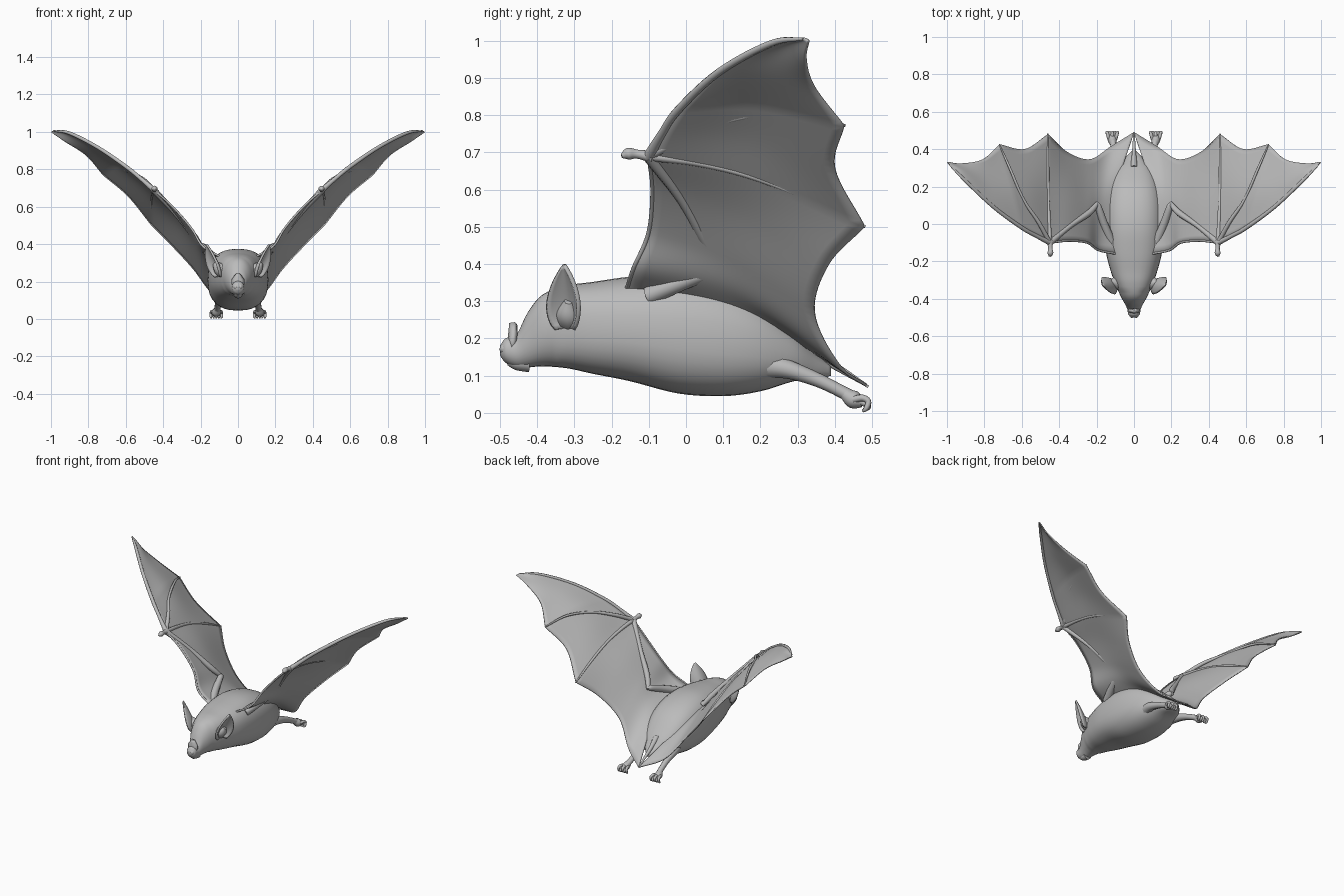
import bpy, bmesh, math
from mathutils import Vector as V

if "Cube" in bpy.data.objects:
    bpy.data.objects.remove(bpy.data.objects["Cube"])

GREY = (0.5, 0.5, 0.5, 1)
mat = bpy.data.materials.new("plain grey")
mat.use_nodes = True
mat.diffuse_color = GREY
mat.node_tree.nodes["Principled BSDF"].inputs["Base Color"].default_value = GREY


def spline(pts, n):
    """Smooth curve through points of any dimension, n steps per span."""
    pts = [V(p) for p in pts]
    pts = [2 * pts[0] - pts[1]] + pts + [2 * pts[-1] - pts[-2]]
    out = []
    for a, b, c, d in zip(pts, pts[1:], pts[2:], pts[3:]):
        for i in range(n):
            t = i / n
            out.append(0.5 * (2 * b + (c - a) * t + (2 * a - 5 * b + 4 * c - d) * t * t
                              + (3 * b - a - 3 * c + d) * t ** 3))
    return out + [pts[-2]]


def skin(name, rows, closed=False, thick=0):
    """Join rows of points into a smooth surface."""
    bm = bmesh.new()
    grid = [[bm.verts.new(p) for p in r] for r in rows]
    n = len(grid[0])
    for r, q in zip(grid, grid[1:]):
        for i in range(n if closed else n - 1):
            j = (i + 1) % n
            bm.faces.new((r[i], r[j], q[j], q[i]))
    if closed:
        bm.faces.new(grid[0])
        bm.faces.new(grid[-1])
    bmesh.ops.remove_doubles(bm, verts=bm.verts, dist=0.0002)
    bmesh.ops.recalc_face_normals(bm, faces=bm.faces)
    me = bpy.data.meshes.new(name)
    bm.to_mesh(me)
    bm.free()
    me.materials.append(mat)
    ob = bpy.data.objects.new(name, me)
    bpy.context.collection.objects.link(ob)
    if thick:
        mod = ob.modifiers.new("thickness", 'SOLIDIFY')
        mod.thickness = thick
        mod.offset = 0
    bpy.ops.object.select_all(action='DESELECT')
    ob.select_set(True)
    bpy.context.view_layer.objects.active = ob
    bpy.ops.object.shade_smooth_by_angle(angle=math.radians(60))
    return ob


def tube(name, pts, n=6, sides=10):
    """Round limb through (x, y, z, radius) points."""
    path = spline(pts, n)
    rows = []
    for i, p in enumerate(path):
        d = (path[min(i + 1, len(path) - 1)] - path[max(i - 1, 0)]).to_3d().normalized()
        u = d.cross(V((0.3, 0.2, 1))).normalized()
        w = d.cross(u)
        rows.append([p.to_3d() + p.w * (u * math.cos(a) + w * math.sin(a))
                     for a in (math.tau * k / sides for k in range(sides))])
    return skin(name, rows, True)


def both(make, name, pts, **kw):
    """Left part and its mirrored right twin."""
    for side, s in (("left", 1), ("right", -1)):
        make(f"{side}_{name}", [(p[0] * s, *p[1:]) for p in pts], **kw)


def power(v, e):
    return math.copysign(abs(v) ** e, v)


# Body and head: sections of y, bottom, top, half width
sections = [(-.5, .155, .18, .012), (-.485, .135, .2, .03), (-.455, .122, .212, .036),
            (-.425, .122, .27, .05), (-.385, .125, .318, .072), (-.32, .12, .342, .1),
            (-.25, .105, .352, .125), (-.15, .085, .366, .15), (-.02, .052, .374, .162),
            (.1, .045, .352, .158), (.2, .058, .305, .138), (.29, .085, .225, .098),
            (.35, .09, .16, .05), (.39, .1, .125, .012)]
rows = []
for y, lo, hi, w in spline(sections, 5):
    e = 0.82 if y > -.35 else 0.95
    rows.append([(w * power(math.cos(a), e), y, (lo + hi) / 2 + (hi - lo) / 2 * power(math.sin(a), e))
                 for a in (math.tau * k / 32 for k in range(32))])
skin("body", rows, True)

# Wing membrane: leading, middle and trailing points, broken at the finger tips
inner = [((.09, -.16, .33), (.09, .18, .25), (0, .49, .07)),
         ((.19, -.14, .39), (.18, .13, .33), (.13, .41, .13)),
         ((.25, -.1, .485), (.25, .11, .42), (.24, .345, .27)),
         ((.35, -.09, .6), (.35, .14, .53), (.36, .385, .4)),
         ((.45, -.1, .69), (.46, .17, .635), (.46, .48, .5))]
middle = [inner[-1],
          ((.52, -.065, .75), (.55, .17, .735), (.585, .4, .655)),
          ((.6, -.02, .815), (.65, .19, .825), (.72, .425, .77))]
outer = [middle[-1],
         ((.75, .09, .917), (.78, .21, .91), (.81, .345, .875)),
         ((.9, .23, .993), (.91, .28, .985), (.925, .322, .95)),
         ((.985, .315, 1.005), (.99, .322, 1.004), (.998, .33, 1.0))]


def membrane(name, flat):
    trios = [flat[i:i + 3] for i in range(0, len(flat), 3)]
    parts = [trios[:5], trios[4:7], trios[6:]]
    rows = []
    for part in parts:
        lines = [spline([t[k] for t in part], 8) for k in range(3)]
        rows += [spline(t, 8) for t in zip(*lines)][1 if rows else 0:]
    skin(name, rows, thick=.007)


both(membrane, "wing_membrane", [p for t in inner + middle[1:] + outer[1:] for p in t])

# Arm, finger bones and thumb
both(tube, "upper_arm", [(.12, -.1, .315, .026), (.16, 0, .355, .022), (.19, .09, .388, .018),
                         (.2, .11, .395, .008)])
both(tube, "forearm", [(.195, .11, .385, .012), (.24, .06, .45, .017), (.34, -.01, .57, .013),
                       (.45, -.1, .69, .017)])
both(tube, "leading_finger", [(.45, -.1, .69, .015)] + [(*t[0], r) for t, r in zip(
    middle[1:] + outer[1:], (.011, .011, .01, .009, .004))])
both(tube, "middle_finger", [(.45, -.1, .69, .013), (.51, .01, .748, .011), (.59, .13, .79, .008),
                             (.66, .29, .81, .007), (.72, .427, .772, .004)])
both(tube, "inner_finger", [(.45, -.1, .69, .013), (.455, .03, .672, .01), (.46, .17, .637, .008),
                            (.46, .33, .575, .007), (.46, .482, .5, .004)])
both(tube, "thumb", [(.45, -.09, .688, .017), (.447, -.13, .695, .012), (.447, -.155, .696, .016),
                     (.45, -.173, .69, .006)])

# Membrane along the front of the arm root
both(tube, "front_membrane_edge", [(*t[0], .006) for t in inner])


# Ears: cupped leaf shapes
def ear(name, pts):
    base, tip, across, facing = [V(p) for p in pts]
    rows = []
    for i in range(17):
        t = i / 16
        half = .052 * (math.sin(math.pi * (.16 + .84 * t ** .85)) ** .8 if i < 16 else .03)
        row = []
        for k in range(13):
            u = k / 6 - 1
            cup = half * .75 * (u * u - .6) * (1 - .5 * t)
            row.append(base.lerp(tip, t) + across * half * u + facing * cup)
        rows.append(row)
    skin(name, rows, thick=.011)


both(ear, "ear", [(.105, -.322, .225), (.168, -.328, .397), (.55, .83, 0), (.83, -.55, -.15)])
both(tube, "ear_base", [(.07, -.31, .25, .04), (.1, -.315, .27, .034), (.125, -.315, .3, .012)])

# Nose leaf, nostrils and lower lip
leaf = [[(u * w, -.468 + .012 * u * u - .01 * (.24 - z) * 10, z) for u in (-1, -.5, 0, .5, 1)]
        for z, w in ((.17, .026), (.19, .032), (.21, .03), (.225, .018), (.24, .004))]
skin("nose_leaf", leaf, thick=.014)
both(tube, "nostril", [(.006, -.47, .178, .012), (.012, -.488, .172, .014), (.011, -.499, .166, .006)])
tube("lower_lip", [(0, -.42, .135, .026), (0, -.455, .137, .022), (0, -.478, .14, .012)])

# Legs, feet and toes
both(tube, "leg", [(.08, .2, .13, .04), (.1, .27, .118, .026), (.105, .35, .09, .019),
                   (.11, .42, .056, .017), (.115, .45, .038, .02)])
both(tube, "foot", [(.112, .425, .052, .015), (.116, .45, .036, .024), (.12, .475, .028, .014)])
for i in range(5):
    u = i / 2 - 1
    x = .116 + u * .016
    both(tube, f"toe_{i + 1}", [(x, .45, .036, .01), (x + u * .008, .475, .04 - .012 * (i % 2), .009),
                                (x + u * .012, .49, .03 - .012 * (i % 2), .008),
                                (x + u * .013, .484, .012, .007), (x + u * .01, .474, .004, .003)])

# Tail ridge
tube("tail", [(0, .3, .2, .02), (0, .36, .152, .013), (0, .43, .108, .008), (0, .485, .074, .004)])
